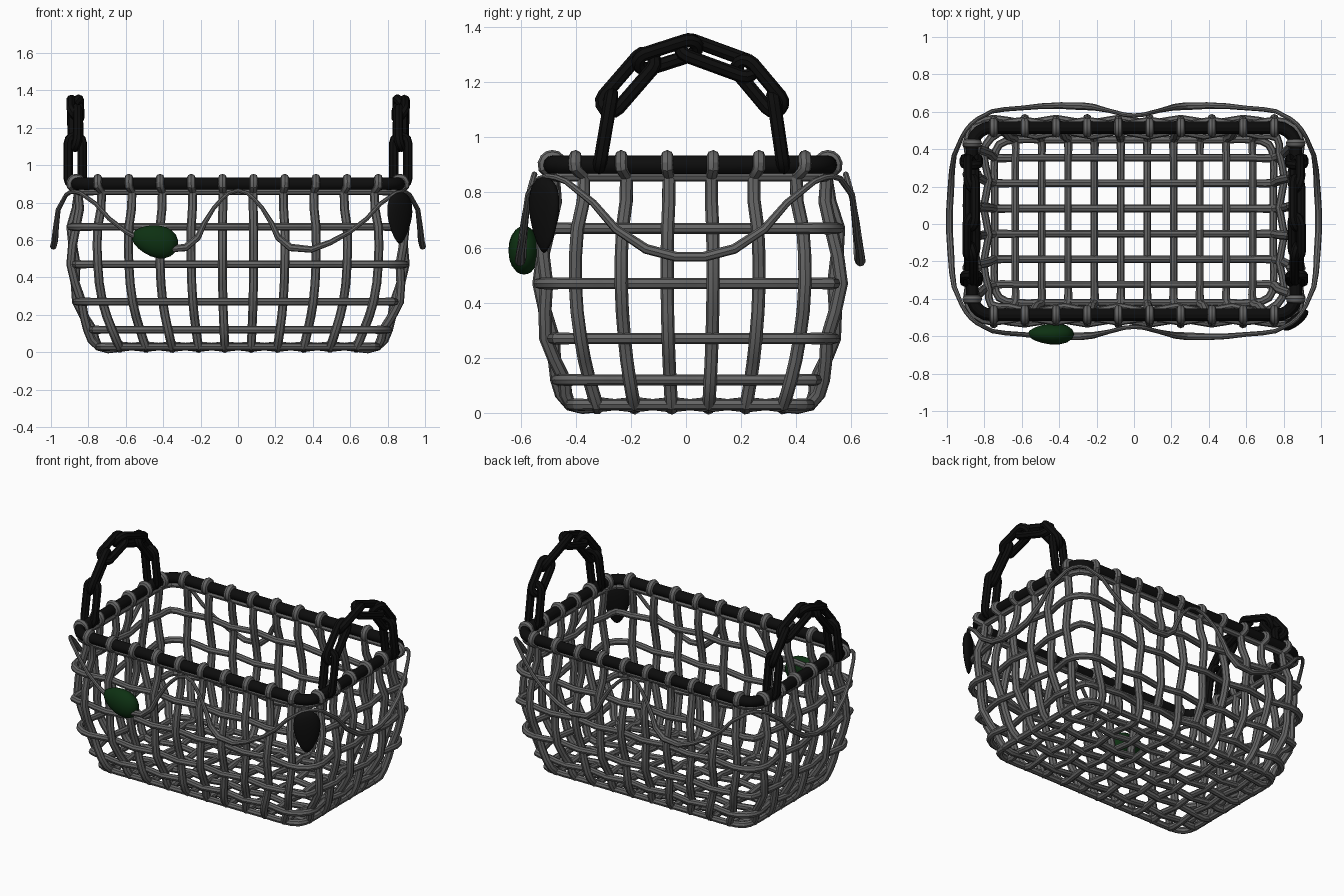
import bpy, bmesh, math
from mathutils import Vector, Matrix

cube = bpy.data.objects.get("Cube")
if cube:
    bpy.data.objects.remove(cube)


def material(name, color):
    m = bpy.data.materials.new(name)
    m.use_nodes = True
    m.diffuse_color = (*color, 1)
    m.node_tree.nodes["Principled BSDF"].inputs["Base Color"].default_value = (*color, 1)
    return m


GREY = material("grey wicker", (0.13, 0.13, 0.13))
BLACK = material("black iron", (0.004, 0.004, 0.004))
GREEN = material("dark green", (0.004, 0.03, 0.006))
CENTRE = Vector((0.0, 0.015, 0))


def tube(name, paths, radius, mat, closed=False, smooth=True, steps=2, sides=8):
    """Tubes along paths of (point, thickness) pairs, turned into one mesh."""
    curve = bpy.data.curves.new(name, "CURVE")
    curve.dimensions = "3D"
    curve.bevel_depth = radius
    curve.bevel_resolution = (sides - 4) // 2
    curve.resolution_u = steps
    curve.use_fill_caps = True
    for path in paths:
        spline = curve.splines.new("BEZIER" if smooth else "POLY")
        pts = spline.bezier_points if smooth else spline.points
        pts.add(len(path) - 1)
        for p, (co, thick) in zip(pts, path):
            if smooth:
                p.co = co
                p.handle_left_type = p.handle_right_type = "AUTO"
            else:
                p.co = (*co, 1)
            p.radius = thick
        spline.use_cyclic_u = closed
    obj = bpy.data.objects.new(name, curve)
    bpy.context.collection.objects.link(obj)
    curve.materials.append(mat)
    bpy.ops.object.select_all(action="DESELECT")
    obj.select_set(True)
    bpy.context.view_layer.objects.active = obj
    bpy.ops.object.convert(target="MESH")
    bpy.ops.object.shade_smooth_by_angle(angle=math.radians(30))
    return bpy.context.object


# Bulging basket shape: height, half width, half depth
LEVELS = [(0.03, 0.745, 0.435), (0.12, 0.79, 0.47), (0.27, 0.85, 0.51),
          (0.47, 0.88, 0.535), (0.67, 0.88, 0.525), (0.86, 0.855, 0.495)]
RIM_Z, RIM_X, RIM_Y = 0.9, 0.865, 0.5
FULL_X, FULL_Y = 0.88, 0.535
LONG = [(i - 4.5) / 6 for i in range(10)]
SHORT = [(i - 2.5) / 6 for i in range(6)]
WEAVE = 0.014


def sign(n):
    return 1 if n % 2 else -1


# Ribs run under the floor, up both walls and hook over the rim
def rib(index, pos, across):
    """across=True runs front to back, otherwise side to side."""
    def place(along, out, z):
        v = Vector((along, out, z)) if across else Vector((out, along, z))
        return v + CENTRE

    halves = []
    for side in (-1, 1):
        half = []
        for k, (z, hx, hy) in enumerate(LEVELS):
            out, scale = (hy, hx / FULL_X) if across else (hx, hy / FULL_Y)
            push = WEAVE * sign(index + k + (side > 0)) if 0 < k < 5 else 0
            half.append((place(pos * scale, side * (out + push), z), 1))
        rim = RIM_Y if across else RIM_X
        for deg in (-20, 40, 90, 140, 200, 235):
            a = math.radians(deg)
            half.append((place(pos, side * (rim + 0.03 * math.cos(a)),
                               RIM_Z + 0.03 * math.sin(a)), 1))
        halves.append(half)
    # floor part, woven gently up and down
    floor = []
    other = SHORT if across else LONG
    z, hx, hy = LEVELS[0]
    squeeze = hy / FULL_Y if across else hx / FULL_X
    scale = hx / FULL_X if across else hy / FULL_Y
    for j, o in enumerate(other):
        lift = 0.008 * sign(index + j) * (1 if across else -1)
        floor.append((place(pos * scale, o * squeeze, z + lift), 0.85))
    return halves[0][::-1] + floor + halves[1]


tube("long_wall_ribs", [rib(i, x, True) for i, x in enumerate(LONG)], 0.024, GREY)
tube("end_wall_ribs", [rib(i, y, False) for i, y in enumerate(SHORT)], 0.024, GREY)


# Horizontal hoops weaving between the ribs
def hoop(level):
    z, hx, hy = LEVELS[level]
    path = []
    for quarter in range(4):
        long_side = quarter % 2 == 0
        spots = LONG if long_side else SHORT
        flip = 1 if quarter in (0, 1) else -1
        far = quarter in (1, 2)
        for i, s in enumerate(spots):
            index = i if flip > 0 else len(spots) - 1 - i
            push = -WEAVE * sign(index + level + far) if 0 < level < 5 else 0
            if long_side:
                v = Vector((s * flip * hx / FULL_X, -flip * (hy + push), z))
            else:
                v = Vector((flip * (hx + push), s * flip * hy / FULL_Y, z))
            path.append((v + CENTRE, 1))
        # rounded corner
        sx = 1 if quarter in (0, 1) else -1
        sy = 1 if quarter in (1, 2) else -1
        path.append((Vector((sx * (hx - 0.025), sy * (hy - 0.025), z)) + CENTRE, 1.1))
    return path


tube("woven_hoops", [hoop(k) for k in range(len(LEVELS))], 0.02, GREY, closed=True)

# Thick rim
rim_path = []
for n, (sx, sy) in enumerate(((1, 1), (-1, 1), (-1, -1), (1, -1))):
    for step in range(6):
        a = math.radians(90 * n + 18 * step)
        corner = Vector((sx * (RIM_X - 0.1), sy * (RIM_Y - 0.1), RIM_Z))
        rim_path.append((corner + CENTRE + Vector((math.cos(a), math.sin(a), 0)) * 0.1, 1))
tube("rim", [rim_path], 0.034, BLACK, closed=True, smooth=False, sides=12)


# Chain handles
def link(a, b, twist):
    """Stadium-shaped ring from a to b, turned about its own length."""
    along = (b - a).normalized()
    wide = Matrix.Rotation(math.radians(twist), 3, along) @ Vector((1, 0, 0))
    path = []
    for end, direction in ((b, 1), (a, -1)):
        for step in range(7):
            t = math.radians(30 * step)
            path.append((end + 0.037 * direction * (
                wide * math.cos(t) + along * (math.sin(t) - 0.5)), 1))
    return path


ARCH = [(-0.31, 0.92), (-0.275, 1.125), (-0.145, 1.275), (0.01, 1.325),
        (0.215, 1.25), (0.32, 1.125), (0.35, 0.92)]
TWISTS = (0, 70, -50, 55, -60, 0)
for side, name in ((-1, "right_chain_handle"), (1, "left_chain_handle")):
    points = [Vector((side * 0.87, y, z)) for y, z in ARCH]
    links = []
    for a, b, twist in zip(points, points[1:], TWISTS):
        reach = (b - a).normalized() * 0.012
        links.append(link(a - reach, b + reach, twist * side))
    tube(name, links, 0.025, BLACK, closed=True, smooth=False)

# Thin vine draped around the basket, one quarter mirrored to all four
QUARTER = [((0, 0.565, 0.865), 0.8), ((0.13, 0.59, 0.77), 0.8), ((0.28, 0.615, 0.56), 1.5),
           ((0.6, 0.605, 0.645), 0.9), ((0.84, 0.545, 0.85), 0.8), ((0.92, 0.45, 0.84), 0.8),
           ((0.98, 0.16, 0.595), 1.3)]


def mirrored(sx, sy, points):
    return [(Vector((x * sx, y * sy, z)) + CENTRE, t) for (x, y, z), t in points]


vine = (mirrored(1, -1, QUARTER) + mirrored(1, 1, QUARTER[:0:-1])
        + mirrored(-1, 1, QUARTER) + mirrored(-1, -1, QUARTER[:0:-1]))
tube("vine", [vine], 0.014, GREY, closed=True, steps=3)


# Hanging pods: egg shapes narrowing towards local -x
def pod(name, mat, size, taper, matrix):
    bm = bmesh.new()
    bmesh.ops.create_uvsphere(bm, u_segments=16, v_segments=10, radius=1)
    for v in bm.verts:
        narrow = 1 + taper * v.co.x
        v.co = Vector((v.co.x * size[0], v.co.y * size[1] * narrow, v.co.z * size[2] * narrow))
    bm.transform(matrix)
    mesh = bpy.data.meshes.new(name)
    bm.to_mesh(mesh)
    bm.free()
    mesh.materials.append(mat)
    mesh.shade_smooth()
    obj = bpy.data.objects.new(name, mesh)
    bpy.context.collection.objects.link(obj)


pod("green_pod", GREEN, (0.127, 0.056, 0.085), 0.2,
    Matrix.Translation((-0.445, -0.588, 0.595)) @ Matrix.Rotation(math.radians(14), 4, "Y"))
pod("black_pod", BLACK, (0.14, 0.028, 0.078), 0.35,
    Matrix.Translation((0.865, -0.515, 0.72)) @ Matrix.Rotation(math.radians(38), 4, "Z")
    @ Matrix.Rotation(math.radians(-90), 4, "Y"))
